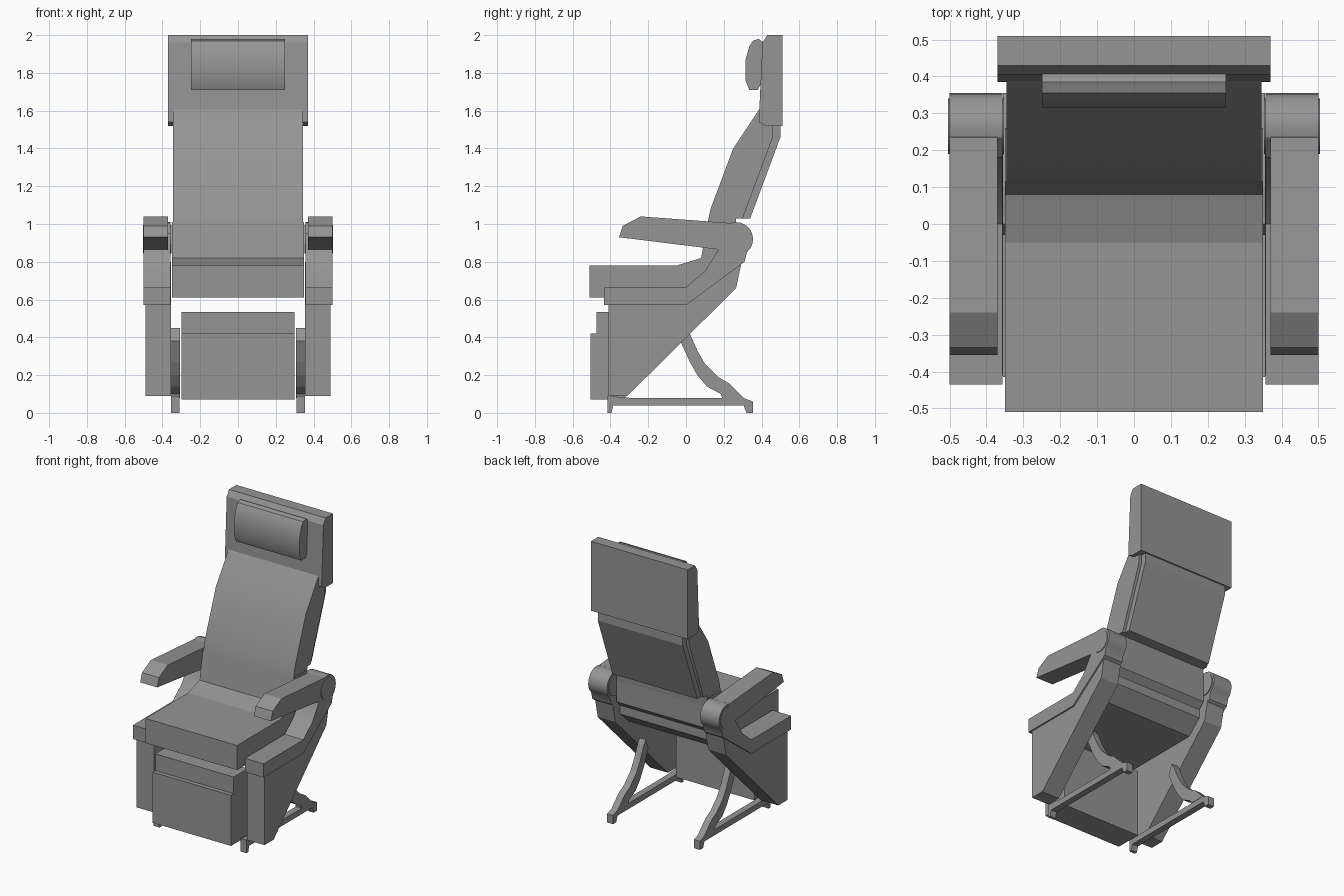
import bpy, bmesh, math

cube = bpy.data.objects.get("Cube")
if cube:
    bpy.data.objects.remove(cube, do_unlink=True)

grey = bpy.data.materials.new("mid grey")
grey.use_nodes = True
COLOUR = (0.3, 0.3, 0.3, 1)
grey.diffuse_color = COLOUR
grey.node_tree.nodes["Principled BSDF"].inputs["Base Color"].default_value = COLOUR


def extrude(name, profile, x0, x1, smooth=0):
    """Sweep a (y, z) side outline across x0..x1."""
    bm = bmesh.new()
    face = bm.faces.new([bm.verts.new((x0, y, z)) for y, z in profile])
    new = bmesh.ops.extrude_face_region(bm, geom=[face])["geom"]
    verts = [v for v in new if isinstance(v, bmesh.types.BMVert)]
    bmesh.ops.translate(bm, verts=verts, vec=(x1 - x0, 0, 0))
    bmesh.ops.recalc_face_normals(bm, faces=bm.faces)
    mesh = bpy.data.meshes.new(name)
    bm.to_mesh(mesh)
    bm.free()
    mesh.materials.append(grey)
    obj = bpy.data.objects.new(name, mesh)
    bpy.context.collection.objects.link(obj)
    if smooth:
        bpy.ops.object.select_all(action="DESELECT")
        obj.select_set(True)
        bpy.context.view_layer.objects.active = obj
        bpy.ops.object.shade_smooth_by_angle(angle=math.radians(smooth))
    return obj


def centred(name, profile, half, smooth=0):
    return extrude(name, profile, -half, half, smooth)


def pair(name, profile, inner, outer, smooth=0):
    extrude("left_" + name, profile, inner, outer, smooth)
    extrude("right_" + name, profile, -outer, -inner, smooth)


def arc(cy, cz, r, start, end, steps):
    angles = [math.radians(start + (end - start) * i / steps) for i in range(steps + 1)]
    return [(cy + r * math.cos(a), cz + r * math.sin(a)) for a in angles]


# Seat cushion with its rear support
centred("seat", [(-.51, .61), (-.51, .78), (-.05, .78), (.08, .82), (.115, 1.01),
                 (.26, 1.01), (.26, .80), (.22, .76), (.22, .70), (.12, .61)], .35)

# Backrest cushion and rear shell
centred("backrest", [(.08, .82), (.115, 1.01), (.13, 1.08), (.25, 1.40), (.39, 1.61),
                     (.46, 1.61), (.46, 1.46), (.30, 1.03), (.265, 1.03), (.26, .95)],
        .345, 25)
centred("back_shell", [(.28, 1.03), (.44, 1.46), (.44, 1.54), (.50, 1.54),
                       (.50, 1.46), (.34, 1.03)], .325)

# Headrest panel and pillow
centred("headrest", [(.385, 1.54), (.405, 1.96), (.43, 2), (.51, 2), (.51, 1.52), (.42, 1.52)], .37)
centred("head_pillow", [(.41, 1.96), (.385, 1.98), (.355, 1.97), (.335, 1.94), (.315, 1.87),
                        (.315, 1.76), (.335, 1.71), (.38, 1.71), (.40, 1.75)], .25, 35)

# Footrest with a stepped front
centred("footrest", [(-.505, .07), (-.505, .42), (-.475, .42), (-.475, .535),
                     (-.32, .535), (-.32, .07)], .30)

# Side panels, arm brackets and armrests
pair("side_panel", [(-.41, .09), (-.41, .58), (0, .58), (.295, .80), (.265, .66), (-.31, .09)],
     .355, .49)
pair("arm_bracket", [(-.435, .57), (-.435, .665), (0, .665), (.10, .75), (.17, .86), (.18, .95)]
     + arc(.265, .92, .09, 110, -50, 10) + [(.31, .80), (0, .57)], .357, .50, 30)
pair("armrest", [(-.355, .93), (-.335, .99), (-.24, 1.04), (.235, 1.005), (.27, .95), (.17, .865)],
     .37, .50)
pair("arm_hub", arc(.265, .92, .075, 0, 345, 23), .352, .504, 30)

# Ground rails with feet, and the curved rear struts
pair("rail", [(-.415, 0), (-.415, .09), (-.30, .08), (.30, .08), (.355, .06), (.355, 0),
              (.32, 0), (.305, .04), (-.385, .04), (-.395, 0)], .31, .355)
pair("strut", [(-.03, .38), (0, .45), (.02, .42), (.06, .33), (.10, .26), (.17, .19),
               (.23, .155), (.305, .08), (.19, .08), (.185, .10), (.11, .14), (.06, .20),
               (.02, .27)], .308, .355)
